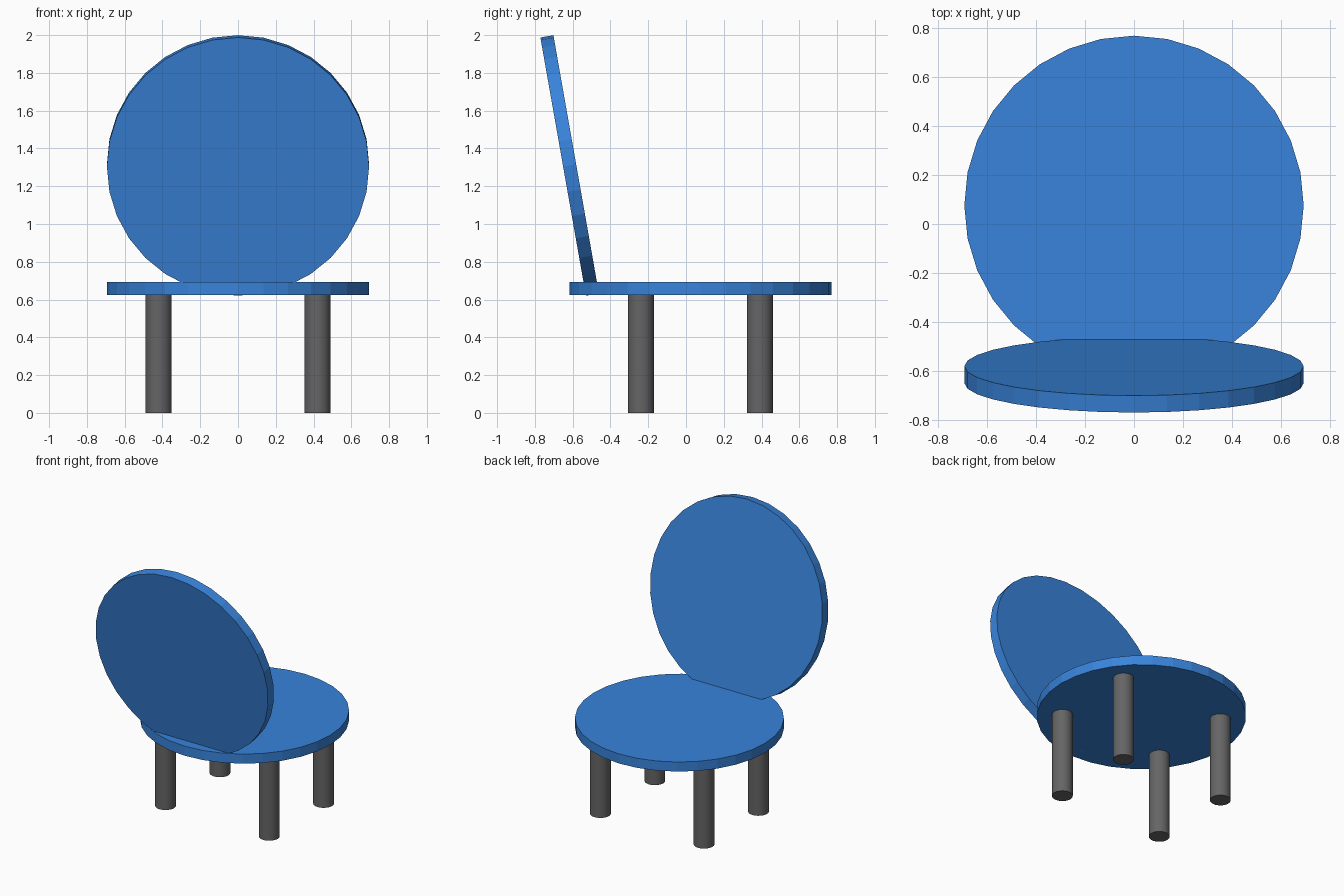
import bpy
from math import radians

cube = bpy.data.objects.get("Cube")
if cube:
    bpy.data.objects.remove(cube, do_unlink=True)


def make_material(name, rgb):
    mat = bpy.data.materials.new(name)
    mat.use_nodes = True
    colour = (*rgb, 1.0)
    mat.diffuse_color = colour
    mat.node_tree.nodes["Principled BSDF"].inputs["Base Color"].default_value = colour
    return mat


def cylinder(name, radius, depth, centre, mat, tilt=0.0, smooth=False):
    bpy.ops.mesh.primitive_cylinder_add(
        vertices=32, radius=radius, depth=depth, location=centre,
        rotation=(tilt, 0, 0))
    obj = bpy.context.object
    obj.name = name
    obj.data.materials.append(mat)
    if smooth:
        bpy.ops.object.shade_smooth_by_angle(angle=radians(30))
    return obj


blue = make_material("blue", (0.04, 0.23, 0.71))
grey = make_material("dark grey", (0.13, 0.13, 0.13))

DISC_RADIUS = 0.694
THICKNESS = 0.07
SEAT_Y = 0.076
SEAT_BOTTOM = 0.623

# Round seat
cylinder("seat", DISC_RADIUS, THICKNESS,
         (0, SEAT_Y, SEAT_BOTTOM + THICKNESS / 2), blue)

# Round backrest, leaning outwards, its lower edge sunk into the seat
cylinder("backrest", DISC_RADIUS, THICKNESS, (0, -0.616, 1.31), blue,
         tilt=radians(100))

# Four round legs
for side, sx in (("left", 1), ("right", -1)):
    for end, sy in (("front", -1), ("back", 1)):
        cylinder(f"{end}_{side}_leg", 0.069, SEAT_BOTTOM,
                 (sx * 0.42, SEAT_Y + sy * 0.315, SEAT_BOTTOM / 2), grey,
                 smooth=True)
